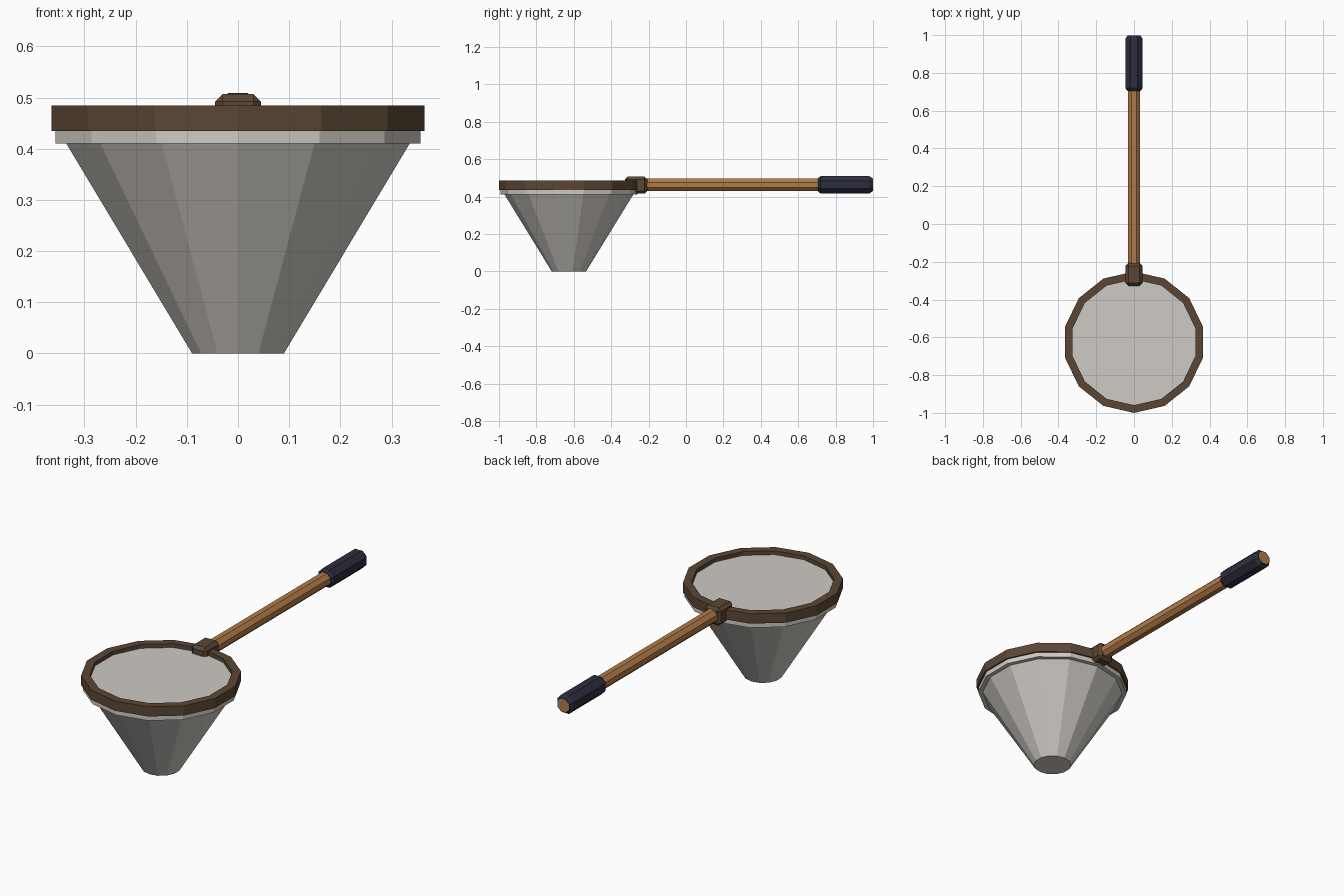
import bpy, bmesh, math
from mathutils import Matrix, Vector

if "Cube" in bpy.data.objects:
    bpy.data.objects.remove(bpy.data.objects["Cube"])


def material(name, rgb):
    m = bpy.data.materials.new(name)
    m.diffuse_color = (*rgb, 1)
    m.use_nodes = True
    m.node_tree.nodes["Principled BSDF"].inputs["Base Color"].default_value = m.diffuse_color
    return m


MESH = material("pale mesh", (0.62, 0.59, 0.55))
DARK = material("dark brown wood", (0.105, 0.062, 0.035))
WOOD = material("light wood", (0.45, 0.20, 0.065))
GRIP = material("navy grip", (0.026, 0.026, 0.05))


def finish(name, bm, mat):
    bmesh.ops.recalc_face_normals(bm, faces=bm.faces[:])
    me = bpy.data.meshes.new(name)
    bm.to_mesh(me)
    bm.free()
    me.materials.append(mat)
    ob = bpy.data.objects.new(name, me)
    bpy.context.collection.objects.link(ob)
    return ob


def lathe(name, profile, sides, mat, matrix, phase=0.0, closed=False):
    """Revolve (radius, height) points; open profiles get flat end caps."""
    bm = bmesh.new()
    rings = []
    for r, h in profile:
        ring = []
        for i in range(sides):
            a = phase + 2 * math.pi * i / sides
            ring.append(bm.verts.new(matrix @ Vector((r * math.cos(a), r * math.sin(a), h))))
        rings.append(ring)
    pairs = list(zip(rings, rings[1:]))
    if closed:
        pairs.append((rings[-1], rings[0]))
    else:
        bm.faces.new(rings[0])
        bm.faces.new(rings[-1])
    for a, b in pairs:
        for i in range(sides):
            j = (i + 1) % sides
            bm.faces.new((a[i], a[j], b[j], b[i]))
    return finish(name, bm, mat)


# Net bag with its rim band, and the hoop around it (14 sides, vertex at front)
hoop_at = Matrix.Translation((0, -0.626, 0))
lathe("net_bag", [(0.092, 0), (0.344, 0.41), (0.366, 0.41), (0.366, 0.465)],
      14, MESH, hoop_at, math.pi / 2)
lathe("hoop", [(0.333, 0.435), (0.374, 0.435), (0.374, 0.485), (0.333, 0.485)],
      14, DARK, hoop_at, math.pi / 2, closed=True)

# Pole and grip: octagons running along y
along_y = Matrix.Translation((0, 0, 0.4625)) @ Matrix.Rotation(-math.pi / 2, 4, 'X')
lathe("pole", [(0.0355, -0.28), (0.0355, 0.999)], 8, WOOD, along_y, math.pi / 8)
lathe("grip", [(0.038, 0.705), (0.050, 0.72), (0.050, 0.98), (0.038, 0.997)],
      8, GRIP, along_y, math.pi / 8)

# Bevelled clamp joining pole to hoop
bm = bmesh.new()
bmesh.ops.create_cube(bm, size=1, matrix=Matrix.Translation((0, -0.267, 0.461))
                      @ Matrix.Diagonal((0.09, 0.12, 0.092, 1)))
bmesh.ops.bevel(bm, geom=bm.edges[:], offset=0.015, segments=1, affect='EDGES')
finish("clamp", bm, DARK)
